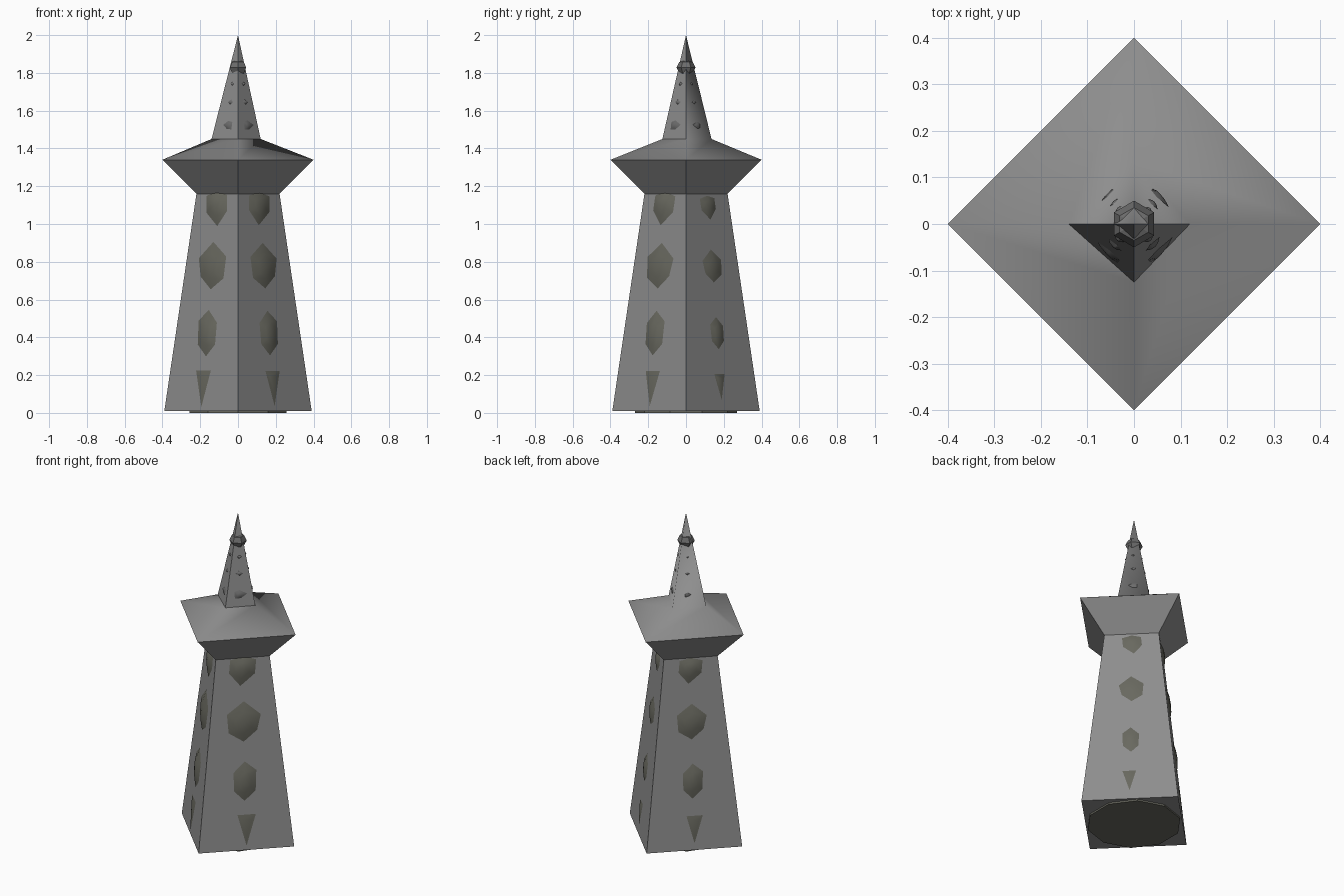
import bpy, bmesh, math
from mathutils import Vector

if "Cube" in bpy.data.objects:
    bpy.data.objects.remove(bpy.data.objects["Cube"])


def material(name, col):
    m = bpy.data.materials.new(name)
    m.diffuse_color = (*col, 1)
    m.use_nodes = True
    m.node_tree.nodes["Principled BSDF"].inputs["Base Color"].default_value = m.diffuse_color
    return m


GREY = material("grey stone", (0.27, 0.27, 0.27))
MOSS = material("dark weathered stone", (0.14, 0.14, 0.115))
DARK = material("dark spire stone", (0.15, 0.15, 0.15))


def finish(bm, name, mat):
    me = bpy.data.meshes.new(name)
    bm.to_mesh(me)
    bm.free()
    me.materials.append(mat)
    ob = bpy.data.objects.new(name, me)
    bpy.context.collection.objects.link(ob)
    return ob


def ring(bm, z, right, back, left, front):
    return [bm.verts.new(p) for p in ((right, 0, z), (0, back, z), (-left, 0, z), (0, -front, z))]


# Tapered shaft and flared eave underside, square plan with corners on the axes
bm = bmesh.new()
rings = [ring(bm, z, r, r, r, r) for z, r in ((0.01, 0.39), (1.16, 0.22), (1.34, 0.40))]
bm.faces.new(rings[0][::-1])
for a, b in zip(rings, rings[1:]):
    for i in range(4):
        j = (i + 1) % 4
        bm.faces.new((a[i], a[j], b[j], b[i]))
finish(bm, "tower_shaft", GREY)

# Roof running smoothly into the back of the spire, crisp at its front
bm = bmesh.new()
eave = ring(bm, 1.34, 0.40, 0.40, 0.40, 0.40)
neck = ring(bm, 1.45, 0.12, 0.135, 0.14, 0.125)
tip = bm.verts.new((0, 0, 2))
for i in range(4):
    j = (i + 1) % 4
    bm.faces.new((eave[i], eave[j], neck[j], neck[i])).smooth = True
    bm.faces.new((neck[i], neck[j], tip)).smooth = True
for a, b in ((neck[2], neck[3]), (neck[3], neck[0]), (neck[0], tip), (neck[2], tip), (neck[3], tip)):
    bm.edges.get((a, b)).smooth = False
finish(bm, "roof_and_spire", GREY)


def shaft_radius(z):
    return 0.39 - 0.17 * (z - 0.01) / 1.15


def spire_radius(z):
    return 0.13 * (2 - z) / 0.55


def boss(name, outline, radius, angle, scale, mirror, height, mat):
    """Faceted lump bulging out of one wall; outline is given as front-view x, z."""
    n = Vector((math.cos(angle), math.sin(angle), 0))
    t = Vector((-n.y, n.x, 0))
    pts = [((x + radius(z) / 2) * math.sqrt(2), z) for x, z in outline]
    cu = sum(p[0] for p in pts) / len(pts)
    cz = sum(p[1] for p in pts) / len(pts)

    def place(u, z, out):
        return n * (radius(z) / math.sqrt(2) + out) + t * (-u if mirror else u) + Vector((0, 0, z))

    bm = bmesh.new()
    rim = [bm.verts.new(place(cu + (u - cu) * scale, cz + (z - cz) * scale, -0.001)) for u, z in pts]
    mid = [bm.verts.new(place(cu + (u - cu) * scale * 0.5, cz + (z - cz) * scale * 0.5, height * 0.75))
           for u, z in pts]
    top = bm.verts.new(place(cu, cz, height))
    for i in range(len(rim)):
        j = (i + 1) % len(rim)
        bm.faces.new((rim[i], rim[j], mid[j], mid[i])).smooth = True
        bm.faces.new((mid[i], mid[j], top)).smooth = True
    # all outlines run clockwise, so only unmirrored walls need turning
    if not mirror:
        bmesh.ops.reverse_faces(bm, faces=bm.faces[:])
    finish(bm, name, mat)


SHAFT_BOSSES = [
    [(-.17, 1.15), (-.11, 1.175), (-.055, 1.155), (-.055, 1.07), (-.11, .985), (-.17, 1.06)],
    [(-.13, .91), (-.06, .83), (-.075, .71), (-.145, .65), (-.2, .72), (-.21, .82)],
    [(-.155, .55), (-.11, .48), (-.12, .36), (-.17, .295), (-.215, .36), (-.21, .49)],
    [(-.225, .23), (-.14, .23), (-.195, .02)],
]
SPIRE_BOSSES = [
    [(-.05, 1.55), (-.03, 1.54), (-.035, 1.50), (-.06, 1.50), (-.085, 1.525)],
    [(-.035, 1.66), (-.026, 1.645), (-.042, 1.632), (-.056, 1.645)],
    [(-.03, 1.752), (-.022, 1.742), (-.03, 1.732), (-.041, 1.742)],
]
WALLS = [("front_left", 225, 1, False), ("front_right", 315, 0.96, True),
         ("back_right", 45, 0.7, False), ("back_left", 135, 0.85, True)]
for side, deg, s, mir in WALLS:
    a = math.radians(deg)
    for k, o in enumerate(SHAFT_BOSSES):
        boss(f"shaft_boss_{side}_{k}", o, shaft_radius, a, s, mir, 0.007 if k == 3 else 0.018 * s, MOSS)
    for k, o in enumerate(SPIRE_BOSSES):
        boss(f"spire_boss_{side}_{k}", o, spire_radius, a, s, mir, 0.008 * s, DARK)

# Foot of the inner core showing beneath the shaft
bpy.ops.mesh.primitive_cylinder_add(vertices=10, radius=0.27, depth=0.02, location=(0, 0, 0.01))
foot = bpy.context.object
foot.name = "core_foot"
foot.data.materials.append(MOSS)

# Six-sided bead near the tip
bpy.ops.mesh.primitive_uv_sphere_add(segments=6, ring_count=4, radius=0.05, location=(0, 0, 1.828))
bead = bpy.context.object
bead.name = "spire_bead"
bead.scale = (1, 1, 0.85)
bead.data.materials.append(DARK)
